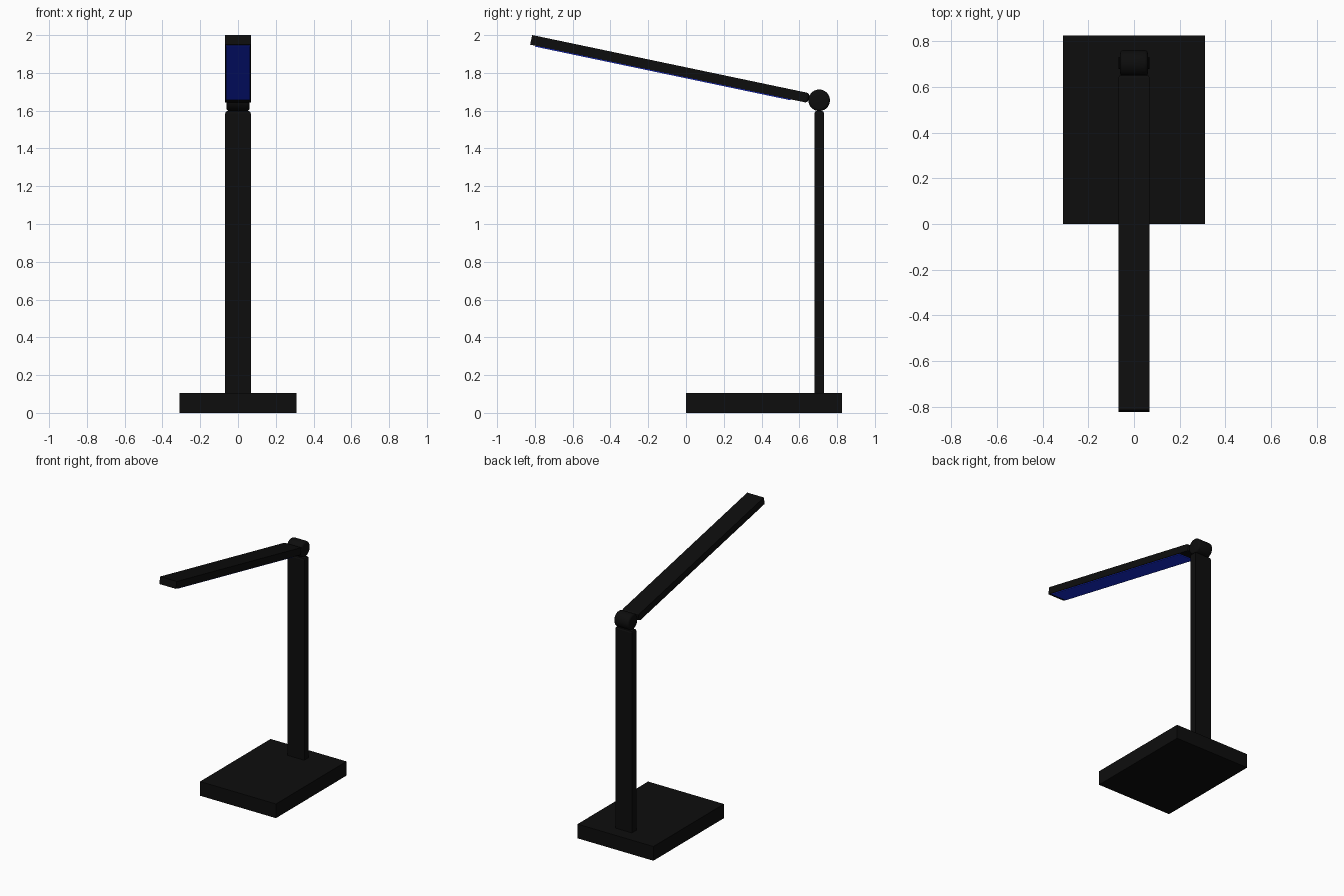
import bpy, bmesh, math
from mathutils import Matrix, Vector

if "Cube" in bpy.data.objects:
    bpy.data.objects.remove(bpy.data.objects["Cube"])


def material(name, color):
    m = bpy.data.materials.new(name)
    m.diffuse_color = (*color, 1)
    m.use_nodes = True
    m.node_tree.nodes["Principled BSDF"].inputs["Base Color"].default_value = m.diffuse_color
    return m


BLACK = material("black", (0.004, 0.004, 0.004))
BLUE = material("blue", (0.01, 0.03, 0.8))
HINGE = Vector((0, 0.705, 1.655))
TILT = math.atan2(0.32, 1.525)


def finish(bm, name, mat, matrix=None):
    if matrix:
        bm.transform(matrix)
    mesh = bpy.data.meshes.new(name)
    bm.to_mesh(mesh)
    bm.free()
    mesh.materials.append(mat)
    ob = bpy.data.objects.new(name, mesh)
    bpy.context.collection.objects.link(ob)
    return ob


def box(x, y, z):
    """Box mesh from three (low, high) ranges."""
    bm = bmesh.new()
    bmesh.ops.create_cube(bm, size=1)
    for v in bm.verts:
        for i, (a, b) in enumerate((x, y, z)):
            v.co[i] = a if v.co[i] < 0 else b
    return bm


def bar(length, matrix, name):
    """Flat bar running along -z below the hinge, chamfered at the hinge end."""
    top = -0.056
    bm = box((-0.068, 0.068), (-0.026, 0.026), (-length, top))
    edges = [e for e in bm.edges if all(v.co.z > top - 0.001 for v in e.verts)]
    bmesh.ops.bevel(bm, geom=edges, offset=0.014, segments=2, profile=0.5, affect='EDGES')
    return finish(bm, name, BLACK, matrix)


# Base slab
finish(box((-0.311, 0.311), (0, 0.826), (0, 0.105)), "base", BLACK)

# Upright post and tilted lamp arm share the same bar shape
at_hinge = Matrix.Translation(HINGE)
swing = at_hinge @ Matrix.Rotation(-(math.pi / 2 + TILT), 4, 'X')
bar(1.56, at_hinge, "post")
bar(1.558, swing, "lamp_arm")

# Light panel under the arm: local +y or -y, whichever ends up facing down
side = -1 if (swing.to_3x3() @ Vector((0, 1, 0))).z > 0 else 1
y0, y1 = sorted((side * 0.024, side * 0.031))
finish(box((-0.063, 0.063), (y0, y1), (-1.53, -0.15)), "light_panel", BLUE, swing)

# Hinge barrel with rounded rims
bm = bmesh.new()
bmesh.ops.create_cone(bm, cap_ends=True, segments=40, radius1=0.057, radius2=0.057, depth=0.122)
rims = [e for e in bm.edges if abs(e.verts[0].co.z - e.verts[1].co.z) < 0.001]
bmesh.ops.bevel(bm, geom=rims, offset=0.014, segments=3, profile=0.5, affect='EDGES')
hinge = finish(bm, "hinge", BLACK, at_hinge @ Matrix.Rotation(math.pi / 2, 4, 'Y'))
bpy.context.view_layer.objects.active = hinge
hinge.select_set(True)
bpy.ops.object.shade_smooth_by_angle(angle=math.radians(40))
